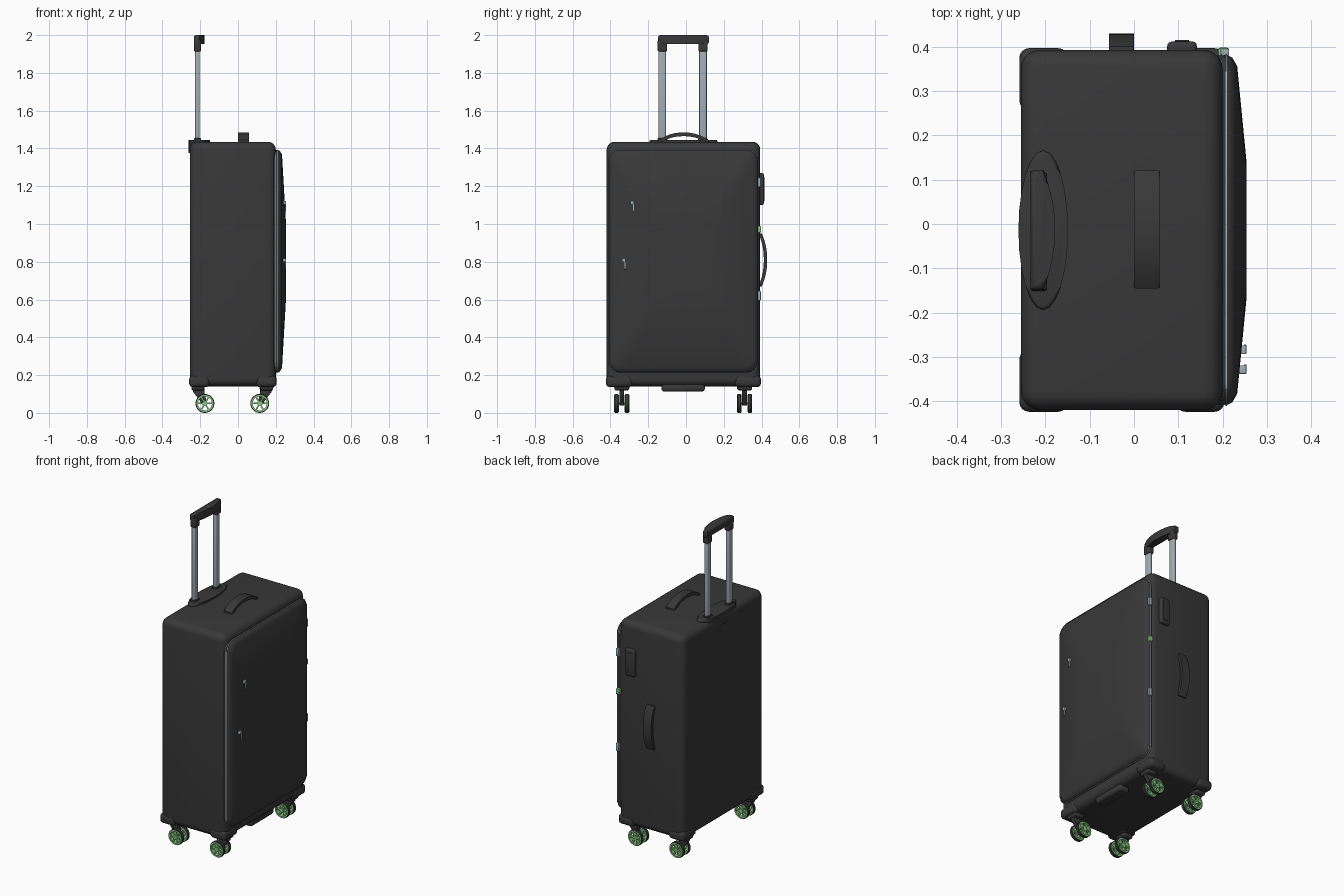
import bpy, bmesh, math
from mathutils import Matrix, Vector

if "Cube" in bpy.data.objects:
    bpy.data.objects.remove(bpy.data.objects["Cube"])


def material(name, rgb):
    m = bpy.data.materials.new(name)
    m.diffuse_color = (*rgb, 1)
    m.use_nodes = True
    m.node_tree.nodes["Principled BSDF"].inputs["Base Color"].default_value = m.diffuse_color
    return m


BLACK = material("dark fabric", (0.04, 0.04, 0.04))
STEEL = material("brushed steel", (0.36, 0.43, 0.47))
GREEN = material("green accent", (0.25, 0.6, 0.23))
CY, CZ = -0.0135, 0.803          # middle of the case in y and of the panel in z


def finish(bm, name, *mats):
    bmesh.ops.recalc_face_normals(bm, faces=bm.faces)
    me = bpy.data.meshes.new(name)
    bm.to_mesh(me)
    bm.free()
    for m in mats:
        me.materials.append(m)
    ob = bpy.data.objects.new(name, me)
    bpy.context.collection.objects.link(ob)
    return ob


def bevel(bm, width, segs):
    if width:
        bmesh.ops.bevel(bm, geom=bm.edges[:], offset=width, segments=segs,
                        affect='EDGES', profile=0.5, clamp_overlap=True)


def box(name, lo, hi, mat=BLACK, bev=0.0, segs=2):
    bm = bmesh.new()
    lo, hi = Vector(lo), Vector(hi)
    size = hi - lo
    bmesh.ops.create_cube(bm, size=1, matrix=Matrix.Translation((lo + hi) / 2)
                          @ Matrix.Diagonal((*size, 1)))
    bevel(bm, bev, segs)
    return finish(bm, name, mat)


def prism(name, pts, axis, lo, hi, mat=BLACK, rim=0.0):
    """Extrude a 2D outline along an axis, with optional rounded end rims."""
    place = {'x': lambda a, b, t: (t, a, b), 'y': lambda a, b, t: (a, t, b),
             'z': lambda a, b, t: (a, b, t)}[axis]
    bm = bmesh.new()
    bot = [bm.verts.new(place(a, b, lo)) for a, b in pts]
    top = [bm.verts.new(place(a, b, hi)) for a, b in pts]
    caps = [bm.faces.new(bot), bm.faces.new(top)]
    n = len(pts)
    for i in range(n):
        j = (i + 1) % n
        bm.faces.new((bot[i], bot[j], top[j], top[i]))
    if rim:
        edges = [e for f in caps for e in f.edges]
        bmesh.ops.bevel(bm, geom=edges, offset=rim, segments=3,
                        affect='EDGES', profile=0.5, clamp_overlap=True)
    return finish(bm, name, mat)


def ellipse(cx, cy, rx, ry, n):
    return [(cx + rx * math.cos(2 * math.pi * i / n), cy + ry * math.sin(2 * math.pi * i / n))
            for i in range(n)]


def rounded_rect(hy, hz, r, n=4):
    out = []
    for k, (sy, sz) in enumerate(((1, 1), (-1, 1), (-1, -1), (1, -1))):
        for i in range(n + 1):
            a = math.pi / 2 * (k + i / n)
            out.append((CY + sy * (hy - r) + r * math.cos(a),
                        CZ + sz * (hz - r) + r * math.sin(a)))
    return out


def loft(name, rings, mat, closed=False):
    """Join outlines given as (x, half y, half z, corner radius)."""
    bm = bmesh.new()
    vs = [[bm.verts.new((x, y, z)) for y, z in rounded_rect(hy, hz, r)]
          for x, hy, hz, r in rings]
    pairs = list(zip(vs, vs[1:])) + ([(vs[-1], vs[0])] if closed else [])
    for a, b in pairs:
        for i in range(len(a)):
            j = (i + 1) % len(a)
            bm.faces.new((a[i], a[j], b[j], b[i]))
    if not closed:
        bm.faces.new(vs[0])
        bm.faces.new(vs[-1])
    return finish(bm, name, mat)


# Main case and bulging front panel
box("case_body", (-0.255, -0.42, 0.14), (0.2, 0.393, 1.435), BLACK, 0.042, 5)
loft("front_panel", [(0.18, 0.393, 0.588, 0.06), (0.21, 0.395, 0.59, 0.06),
                     (0.222, 0.389, 0.584, 0.06), (0.233, 0.37, 0.565, 0.06),
                     (0.2535, 0.16, 0.21, 0.06), (0.2545, 0.08, 0.12, 0.05)], BLACK)

# Zip running round the panel: two fine steel tracks
for i, x in enumerate((0.196, 0.207)):
    loft(f"zip_track_{i}", [(x, 0.39, 0.585, 0.06), (x, 0.3975, 0.5925, 0.06),
                            (x + 0.003, 0.3975, 0.5925, 0.06),
                            (x + 0.003, 0.39, 0.585, 0.06)], STEEL, True)

# Zip pulls
for i, (y, z) in enumerate(((-0.28, 1.105), (-0.325, 0.8))):
    box(f"pocket_zip_slider_{i}", (0.236, y - 0.014, z - 0.002), (0.254, y + 0.006, z + 0.018), STEEL, 0.003)
    box(f"pocket_zip_tab_{i}", (0.248, y - 0.004, z - 0.04), (0.254, y + 0.008, z), STEEL, 0.002)
for i, z in enumerate((1.22, 0.62)):
    box(f"side_zip_pull_{i}", (0.195, 0.38, z - 0.025), (0.215, 0.396, z + 0.025), STEEL, 0.003)
box("green_zip_pull", (0.19, 0.378, 0.955), (0.214, 0.398, 0.99), GREEN, 0.004)

# Carry handles: curved straps on the top and on the side
def strap(name, centre, half, base, rise, thick, x0, x1, side):
    outer, inner = [], []
    for i in range(13):
        t = -1 + i / 6
        h = base + rise * (1 - abs(t) ** 2.2)
        outer.append((centre + half * t, h + thick / 2))
        inner.append((centre + half * t, h - thick / 2))
    pts = outer + inner[::-1]
    if side:
        pts = [(b, a) for a, b in pts]
    prism(name, pts, 'x', x0, x1, BLACK, 0.005)


strap("top_handle", -0.0125, 0.133, 1.434, 0.041, 0.02, 0.0, 0.058, False)
strap("side_handle", 0.81, 0.14, 0.392, 0.029, 0.018, -0.057, 0.0, True)

# Combination lock housing on the side
box("lock_housing", (0.075, 0.38, 1.1), (0.142, 0.412, 1.27), BLACK, 0.01, 3)
box("lock_face", (0.092, 0.405, 1.12), (0.125, 0.416, 1.25), BLACK, 0.003)

# Trolley handle: recessed base cup, two poles, grip and release button
prism("trolley_base", ellipse(-0.205, -0.014, 0.056, 0.18, 24), 'z', 1.375, 1.446, BLACK, 0.008)
for i, y in enumerate((-0.125, 0.09)):
    box(f"trolley_pole_{i}", (-0.227, y - 0.02, 1.42), (-0.203, y + 0.02, 1.94), STEEL, 0.008, 3)
    box(f"pole_collar_{i}", (-0.234, y - 0.026, 1.43), (-0.196, y + 0.026, 1.455), BLACK, 0.006)
    out = -1 if y < 0 else 1
    box(f"grip_sleeve_{i}", (-0.233, y - 0.025, 1.913), (-0.196, y + 0.025, 1.975), BLACK, 0.008, 3)
grip = [(-0.234, 0.12), (-0.234, -0.148)]
for i in range(9):
    t = -1 + i / 4
    grip.append((-0.204 + 0.026 * (1 - t * t), CY + 0.135 * t))
prism("trolley_grip", grip, 'z', 1.952, 2.0, BLACK, 0.012)
box("release_button", (-0.215, CY - 0.014, 1.99), (-0.196, CY + 0.014, 2.0), GREEN, 0.002)

# Bottom grab handle
box("bottom_handle", (0.115, -0.13, 0.113), (0.185, 0.1, 0.16), BLACK, 0.015, 3)


# Casters
def lathe(bm, profile, cx, cy, cz, mat, n=28):
    rings = []
    for i in range(n):
        a = 2 * math.pi * i / n
        rings.append([bm.verts.new((cx + r * math.cos(a), cy + w, cz + r * math.sin(a)))
                      for r, w in profile])
    m = len(profile)
    for i in range(n):
        p, q = rings[i], rings[(i + 1) % n]
        for k in range(m):
            f = bm.faces.new((p[k], p[(k + 1) % m], q[(k + 1) % m], q[k]))
            f.material_index = mat


def wheel(name, cx, cy, cz=0.05):
    bm = bmesh.new()
    lathe(bm, [(0.041, -0.011), (0.047, -0.011), (0.05, -0.007), (0.05, 0.007),
               (0.047, 0.011), (0.041, 0.011)], cx, cy, cz, 0)
    lathe(bm, [(0.037, -0.0125), (0.046, -0.0125), (0.046, 0.0125), (0.037, 0.0125)], cx, cy, cz, 1)
    lathe(bm, [(0.003, -0.0125), (0.013, -0.0125), (0.013, 0.0125), (0.003, 0.0125)], cx, cy, cz, 1)
    for k in range(6):
        mat = (Matrix.Translation((cx, cy, cz)) @ Matrix.Rotation(k * math.pi / 3, 4, 'Y')
               @ Matrix.Translation((0.025, 0, 0)) @ Matrix.Diagonal((0.028, 0.02, 0.008, 1)))
        made = bmesh.ops.create_cube(bm, size=1, matrix=mat)
        for f in {f for v in made['verts'] for f in v.link_faces}:
            f.material_index = 1
    finish(bm, name, BLACK, GREEN)


for cx, sx in ((-0.175, -1), (0.115, 1)):
    for cy, sy in ((-0.34, -1), (0.31, 1)):
        tag = ("back" if sx < 0 else "front") + ("_left" if sy < 0 else "_right")
        for k in (-1, 1):
            wheel(f"wheel_{tag}_{'inner' if k * sy < 0 else 'outer'}", cx, cy + k * 0.028)
        fork = [(0.068, 0.15), (0.062, 0.11), (0.035, 0.075), (0.008, 0.038), (-0.012, 0.042),
                (-0.01, 0.062), (0.004, 0.1), (0.004, 0.15)]
        prism(f"fork_{tag}", [(cx + sx * a, b) for a, b in fork], 'y', cy - 0.013, cy + 0.013, BLACK, 0.003)
        prism(f"axle_{tag}", ellipse(cx, 0.05, 0.005, 0.005, 10), 'y', cy - 0.039, cy + 0.039, STEEL)
        xs = sorted((cx + sx * 0.002, cx + sx * 0.072))
        box(f"caster_housing_{tag}", (xs[0], cy - 0.04, 0.118), (xs[1], cy + 0.04, 0.165), BLACK, 0.014, 3)
        # moulded corner guard wrapping the case above each caster
        ox = -0.259 if sx < 0 else 0.204
        oy = -0.424 if sy < 0 else 0.397
        xs, ys = sorted((ox, ox - sx * 0.11)), sorted((oy, oy - sy * 0.14))
        box(f"corner_guard_{tag}", (xs[0], ys[0], 0.136), (xs[1], ys[1], 0.198), BLACK, 0.022, 4)

# Smooth shading with crisp edges
for ob in bpy.data.objects:
    ob.select_set(True)
    bpy.context.view_layer.objects.active = ob
bpy.ops.object.shade_smooth_by_angle(angle=math.radians(35))
